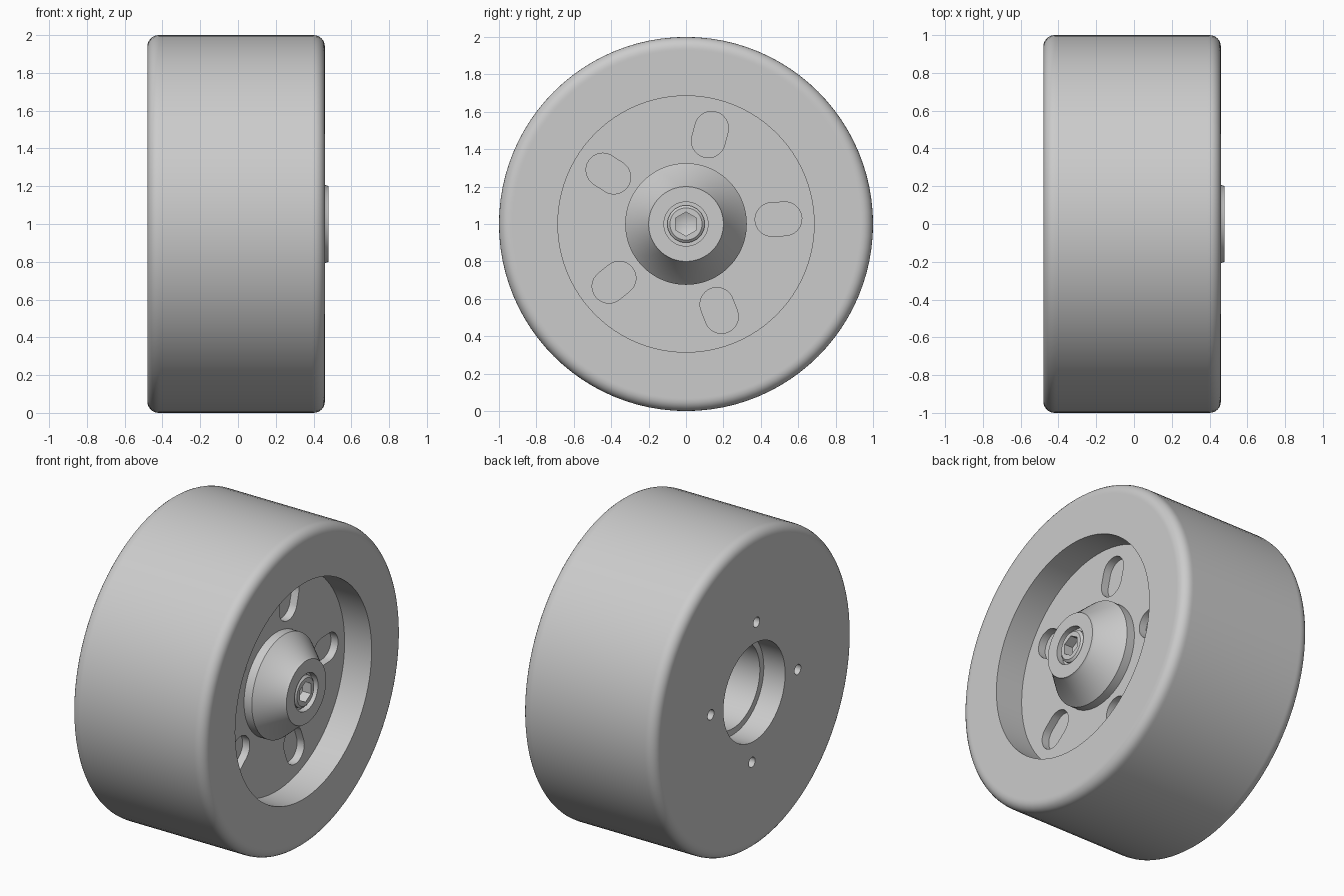
import bpy, bmesh
from math import radians, sin, cos, pi, tau
from mathutils import Matrix, Vector

cube = bpy.data.objects.get("Cube")
if cube:
    bpy.data.objects.remove(cube, do_unlink=True)

grey = bpy.data.materials.new("plain_grey")
grey.use_nodes = True
grey.diffuse_color = (0.6, 0.6, 0.6, 1)
grey.node_tree.nodes["Principled BSDF"].inputs["Base Color"].default_value = (0.6, 0.6, 0.6, 1)

AXLE = Vector((0, 0, 1))


def finish(bm, name):
    bmesh.ops.remove_doubles(bm, verts=bm.verts, dist=1e-5)
    bmesh.ops.recalc_face_normals(bm, faces=bm.faces)
    mesh = bpy.data.meshes.new(name)
    bm.to_mesh(mesh)
    bm.free()
    mesh.materials.append(grey)
    obj = bpy.data.objects.new(name, mesh)
    obj.location = AXLE
    bpy.context.collection.objects.link(obj)
    return obj


def lathe(name, profile, steps=96):
    """Spin (x, radius) points around the x axis."""
    bm = bmesh.new()
    verts = [bm.verts.new((x, 0, r)) for x, r in profile]
    edges = [bm.edges.new(pair) for pair in zip(verts, verts[1:])]
    bmesh.ops.spin(bm, geom=verts + edges, cent=(0, 0, 0), axis=(1, 0, 0),
                   angle=tau, steps=steps, use_duplicate=False)
    return finish(bm, name)


def capsule_cutter(name, x0, x1, radius, straight, distance, angle):
    """Rounded prism along x; its long side points away from the axle."""
    bm = bmesh.new()
    ring = []
    for side in (1, -1):
        for i in range(17):
            a = -pi / 2 + pi * i / 16 + (0 if side == 1 else pi)
            ring.append(bm.verts.new((x0, distance + side * straight / 2 + radius * cos(a),
                                      radius * sin(a))))
    bmesh.ops.remove_doubles(bm, verts=ring, dist=1e-5)
    face = bm.faces.new([v for v in ring if v.is_valid])
    out = bmesh.ops.extrude_face_region(bm, geom=[face])["geom"]
    bmesh.ops.translate(bm, vec=(x1 - x0, 0, 0),
                        verts=[g for g in out if isinstance(g, bmesh.types.BMVert)])
    bmesh.ops.transform(bm, matrix=Matrix.Rotation(angle, 4, 'X'), verts=bm.verts)
    return finish(bm, name)


def select_only(obj):
    bpy.ops.object.select_all(action='DESELECT')
    obj.select_set(True)
    bpy.context.view_layer.objects.active = obj


def cut(obj, cutters):
    for cutter in cutters:
        mod = obj.modifiers.new("cut", 'BOOLEAN')
        mod.operation = 'DIFFERENCE'
        mod.solver = 'EXACT'
        mod.object = cutter
        select_only(obj)
        bpy.ops.object.modifier_apply(modifier=mod.name)
        bpy.data.objects.remove(cutter, do_unlink=True)


def smooth(obj):
    select_only(obj)
    bpy.ops.object.shade_smooth_by_angle(angle=radians(30))


def fillet(cx, cr, size, start):
    return [(cx + size * cos(a), cr + size * sin(a))
            for a in (start - pi / 2 * i / 6 for i in range(7))]


# Wheel body: stepped rear bore, rounded tread, front recess
BACK, FRONT, FLOOR, ROUND = -0.48, 0.46, 0.27, 0.06
profile = [(0.2, 0), (0.2, 0.27), (-0.33, 0.27), (-0.33, 0.31), (BACK, 0.31), (BACK, 0.93)]
profile += fillet(BACK + ROUND, 1 - ROUND, ROUND, pi)
profile += [(BACK + ROUND + 0.01, 1), (FRONT - ROUND - 0.01, 1)]
profile += fillet(FRONT - ROUND, 1 - ROUND, ROUND, pi / 2)
profile += [(FRONT, 0.93), (FRONT, 0.685), (FLOOR, 0.685), (FLOOR, 0)]
wheel = lathe("wheel_body", profile)

# Five slot pockets in the recess and four bolt holes in the rear
tilt = radians(3)
slots = [capsule_cutter("slot_cutter", FLOOR - 0.05, FLOOR + 0.05, 0.09, 0.07, 0.495,
                        tilt + tau * i / 5) for i in range(5)]
holes = [capsule_cutter("bolt_cutter", BACK - 0.05, BACK + 0.15, 0.032, 0, 0.437,
                        tilt + tau * i / 4) for i in range(4)]
cut(wheel, slots + holes)
smooth(wheel)

# Conical hub cap with a counterbore for the screw
hub = lathe("hub_cap", [(0.26, 0), (0.26, 0.325), (0.325, 0.325), (0.465, 0.205), (0.48, 0.2),
                        (0.48, 0.118), (0.44, 0.118), (0.44, 0)])
cut(hub, [lathe("screw_clearance", [(0.36, 0), (0.36, 0.09), (0.5, 0.09), (0.5, 0)], 48)])
smooth(hub)

# Screw head with a pointed hexagonal socket
screw = lathe("axle_screw", [(0.35, 0), (0.35, 0.1), (0.463, 0.1), (0.475, 0.086), (0.475, 0)], 48)
cut(screw, [lathe("hex_cutter", [(0.385, 0), (0.415, 0.064), (0.5, 0.064), (0.5, 0)], 6)])
smooth(screw)
